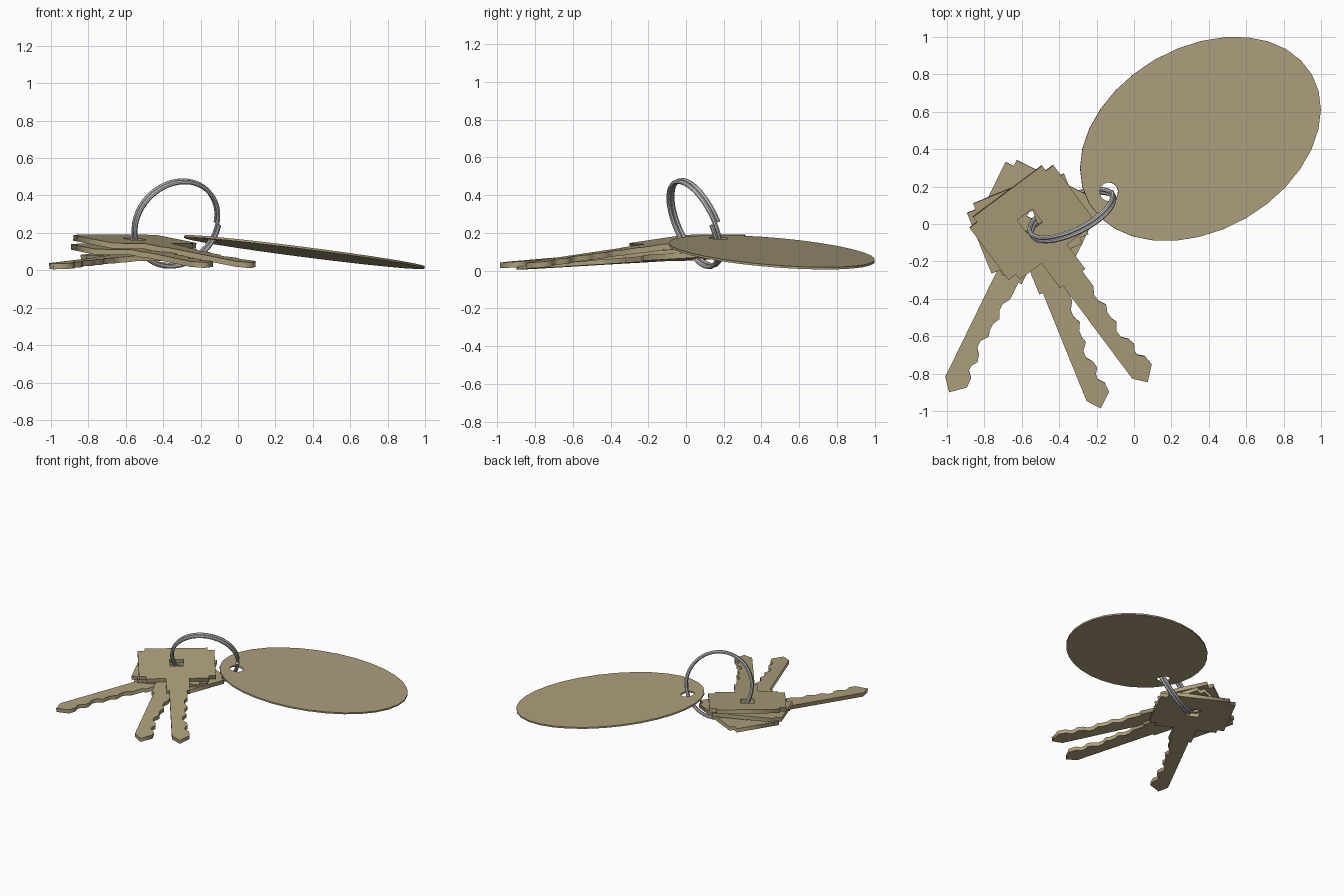
import bpy, math
from mathutils import Vector, Matrix

if "Cube" in bpy.data.objects:
    bpy.data.objects.remove(bpy.data.objects["Cube"])

brass = bpy.data.materials.new("brass")
brass.diffuse_color = (0.42, 0.35, 0.2, 1)
brass.use_nodes = True
brass.node_tree.nodes["Principled BSDF"].inputs["Base Color"].default_value = brass.diffuse_color


def frame(origin, x_axis, side):
    """Placement matrix from an origin, a long axis and a rough side direction."""
    x = Vector(x_axis).normalized()
    z = x.cross(Vector(side)).normalized()
    y = z.cross(x)
    m = Matrix((x, y, z)).transposed().to_4x4()
    m.translation = Vector(origin)
    return m


def to_mesh(curve, name, matrix):
    obj = bpy.data.objects.new(name, curve)
    bpy.context.collection.objects.link(obj)
    obj.matrix_world = matrix
    bpy.ops.object.select_all(action='DESELECT')
    obj.select_set(True)
    bpy.context.view_layer.objects.active = obj
    bpy.ops.object.convert(target='MESH')
    return bpy.context.view_layer.objects.active


def add_loop(curve, pts, closed=True):
    sp = curve.splines.new('POLY')
    sp.points.add(len(pts) - 1)
    for p, co in zip(sp.points, pts):
        p.co = (co[0], co[1], co[2] if len(co) > 2 else 0, 1)
    sp.use_cyclic_u = closed


def plate(name, loops, thickness, matrix):
    """Flat plate cut from an outline and hole loops."""
    c = bpy.data.curves.new(name, 'CURVE')
    c.dimensions = '2D'
    c.fill_mode = 'BOTH'
    c.extrude = thickness / 2
    for loop in loops:
        add_loop(c, loop)
    obj = to_mesh(c, name, matrix)
    obj.data.materials.clear()
    obj.data.materials.append(brass)
    return obj


def ellipse(cx, a, b, n):
    return [(cx + a * math.cos(2 * math.pi * i / n), b * math.sin(2 * math.pi * i / n))
            for i in range(n)]


# keys: notched square head, neck, plain edge and toothed edge
head = [(-.045, .23), (-.01, .23), (-.01, .28), (.34, .28), (.34, .23), (.375, .23), (.375, .085)]
plain_edge = [(.54, -.085), (.54, -.065), (1.165, -.065), (1.23, -.01)]
teeth = [(1.165, .065), (1.11, .062), (1.08, .035), (1.05, .035), (1.02, .055), (.98, .045),
         (.95, .02), (.91, .02), (.87, .05), (.84, .04), (.80, .04), (.76, .06), (.72, .04),
         (.68, .04), (.64, .065), (.54, .065), (.54, .085)]
outline = [(x, -y) for x, y in head] + plain_edge + teeth + head[::-1]
hole = [(.11, -.05), (.11, .05), (.2, .05), (.2, -.05)]

# each key: back of head, tip
for name, back, tip in [
        ("bottom_key", (-.44, .20, .086), (-.98, -.905, .02)),
        ("middle_key", (-.63, .155, .125), (-.17, -.98, .028)),
        ("top_key", (-.65, .14, .172), (.085, -.845, .025))]:
    axis = Vector(tip) - Vector(back)
    plate(name, [outline, hole], .03, frame(back, axis, (-axis.y, axis.x, 0)))

# oval tag with a round hole at one end
def tag_z(x, y):
    return .158 - .118 * x - .041 * y


a = math.radians(30)
ca, sa = math.cos(a), math.sin(a)
plate("oval_tag", [ellipse(0, .693, .489, 32), ellipse(-.57, .05, .05, 16)], .012,
      frame((.355, .455, tag_z(.355, .455)),
            (ca, sa, tag_z(ca, sa) - .158), (-sa, ca, tag_z(-sa, ca) - .158)))

# split ring: two turns of wire
n = 96
coil = bpy.data.curves.new("split_ring", 'CURVE')
coil.dimensions = '3D'
coil.bevel_depth = .012
coil.bevel_resolution = 2
coil.use_fill_caps = True
add_loop(coil, [(.243 * math.cos(4 * math.pi * i / n), .243 * math.sin(4 * math.pi * i / n),
                 .022 * (2 * i / n - 1)) for i in range(n + 1)], closed=False)
normal = Vector((.39, -.83, -.39)).normalized()
across = Vector((0, 0, 1)).cross(normal)
ring = to_mesh(coil, "split_ring", frame((-.33, .05, .25), across, normal.cross(across)))
bpy.ops.object.shade_smooth_by_angle()
